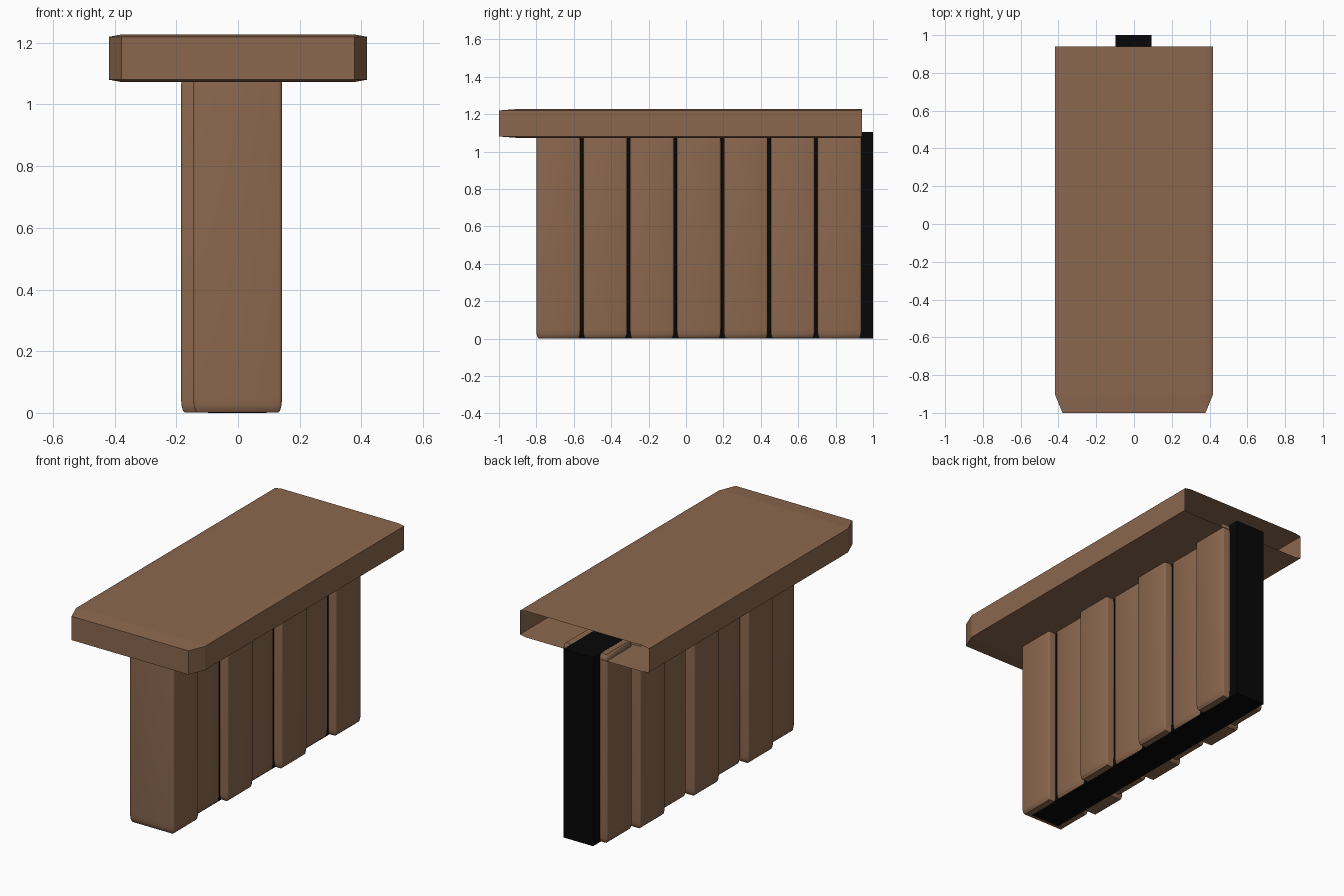
import bpy, bmesh, math
from mathutils import Vector

old = bpy.data.objects.get("Cube")
if old:
    bpy.data.objects.remove(old, do_unlink=True)


def make_material(name, rgb):
    mat = bpy.data.materials.new(name)
    mat.use_nodes = True
    color = (*rgb, 1.0)
    mat.diffuse_color = color
    mat.node_tree.nodes["Principled BSDF"].inputs["Base Color"].default_value = color
    return mat


def make_box(name, low, high, mat, bevel=0.0, segments=1, open_back=False):
    """Box between two corners; the bevel is a share of each half size."""
    low, high = Vector(low), Vector(high)
    bm = bmesh.new()
    bmesh.ops.create_cube(bm, size=2)
    if bevel:
        bmesh.ops.bevel(bm, geom=bm.edges[:], offset=bevel, segments=segments,
                        profile=0.5, affect='EDGES')
    if open_back:
        back = [f for f in bm.faces if f.normal.y > 0.1]
        bmesh.ops.delete(bm, geom=back, context='FACES')
    bmesh.ops.scale(bm, vec=(high - low) / 2, verts=bm.verts)
    bmesh.ops.translate(bm, vec=(low + high) / 2, verts=bm.verts)
    mesh = bpy.data.meshes.new(name)
    bm.to_mesh(mesh)
    bm.free()
    mesh.materials.append(mat)
    obj = bpy.data.objects.new(name, mesh)
    bpy.context.collection.objects.link(obj)
    return obj


wood = make_material("brown wood", (0.26, 0.137, 0.077))
black = make_material("black core", (0.002, 0.002, 0.002))

# Dark core showing between the planks and behind the last one
make_box("core", (-0.098, -0.77, 0), (0.093, 1.0, 1.105), black)

# Upright planks, every second one set over to the side
PITCH, WIDTH = 0.2505, 0.235
for i in range(7):
    y = -0.8 + i * PITCH
    shift = -0.04 * (i % 2)
    plank = make_box(f"plank_{i + 1}", (shift - 0.145, y, 0.001),
                     (shift + 0.143, y + WIDTH, 1.104), wood, 0.09, 3)
    bpy.ops.object.select_all(action='DESELECT')
    plank.select_set(True)
    bpy.context.view_layer.objects.active = plank
    bpy.ops.object.shade_smooth_by_angle(angle=math.radians(35))

# Hollow top cap with chamfered front corners and an open back
make_box("top_cap", (-0.418, -1.0, 1.073), (0.418, 1.037, 1.227), wood,
         0.095, 1, open_back=True)
